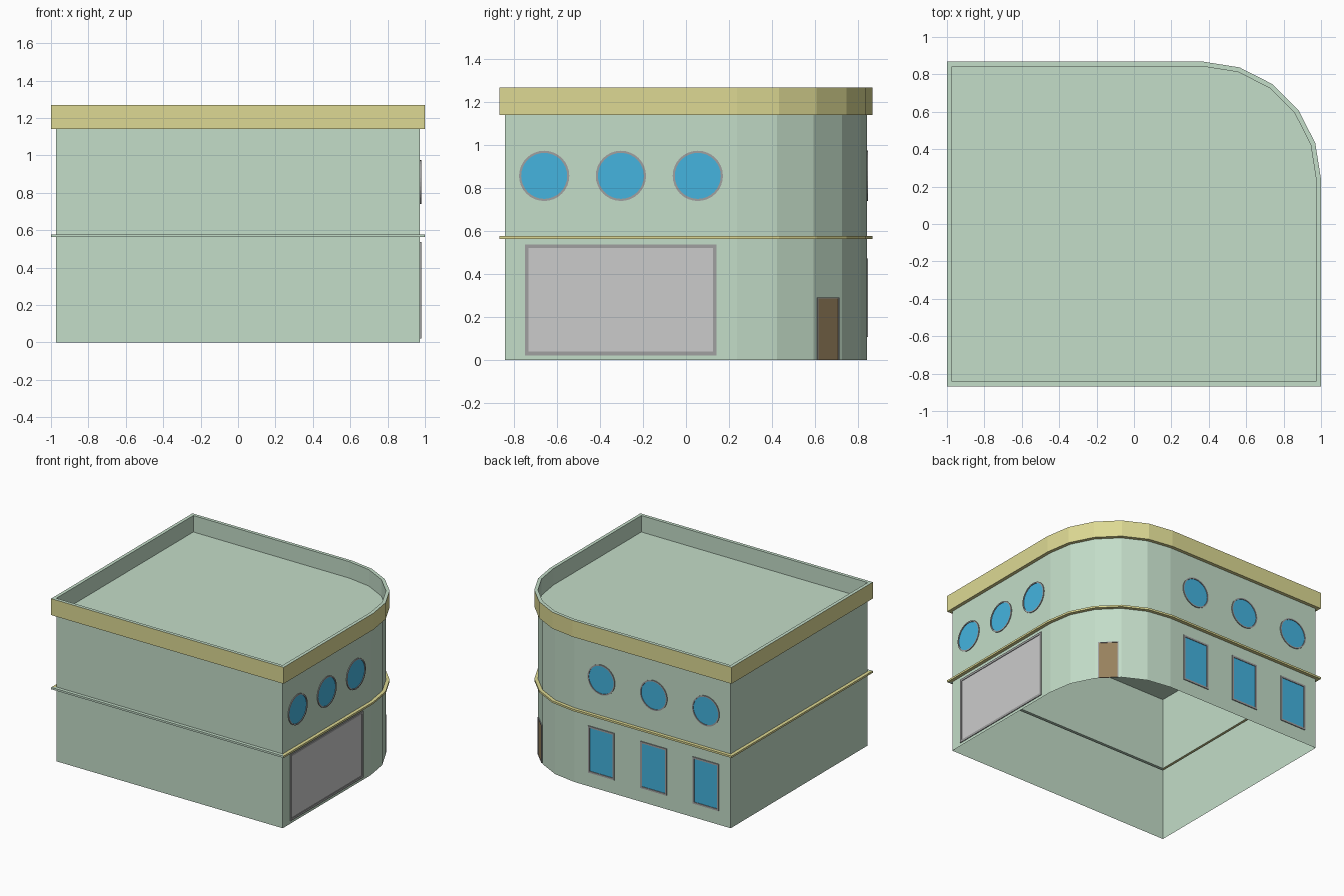
import bpy
from math import cos, sin, pi, radians
from mathutils import Vector

if "Cube" in bpy.data.objects:
    bpy.data.objects.remove(bpy.data.objects["Cube"])


def material(name, rgb):
    m = bpy.data.materials.new(name)
    m.diffuse_color = (*[(c / 255) ** 2.2 for c in rgb], 1)
    m.use_nodes = True
    m.node_tree.nodes["Principled BSDF"].inputs["Base Color"].default_value = m.diffuse_color
    return m


GREEN = material("green_plaster", (194, 220, 199))
YELLOW = material("yellow_trim", (220, 216, 146))
BLUE = material("blue_glass", (70, 178, 222))
GREY = material("grey_frame", (158, 158, 158))
LIGHT = material("shutter_grey", (192, 192, 192))
BROWN = material("brown_door", (150, 128, 94))

WALL_X, WALL_Y, LIP = 0.974, 0.842, 0.026
CX, CY, R = 0.37, 0.238, 0.604      # rounded corner centre and wall radius


def make(name, verts, faces, mats, slots=None):
    me = bpy.data.meshes.new(name)
    me.from_pydata(verts, [], faces)
    for m in mats:
        me.materials.append(m)
    if slots:
        for p, s in zip(me.polygons, slots):
            p.material_index = s
    ob = bpy.data.objects.new(name, me)
    bpy.context.collection.objects.link(ob)
    return ob


def ring(d):
    """Footprint, counter-clockwise, grown outward by d; edge 0 is the front."""
    pts = [(-WALL_X - d, -WALL_Y - d), (WALL_X + d, -WALL_Y - d)]
    for i in range(6):
        a = radians(18 * i)
        pts.append((CX + (R + d) * cos(a), CY + (R + d) * sin(a)))
    pts.append((-WALL_X - d, WALL_Y + d))
    return pts


def loft(name, profile, mat, front=None):
    verts, faces, slots = [], [], []
    for d, z in profile:
        verts += [(x, y, z) for x, y in ring(d)]
    n = len(ring(0))
    for i in range(len(profile) - 1):
        for j in range(n):
            k = (j + 1) % n
            faces.append((i * n + j, i * n + k, (i + 1) * n + k, (i + 1) * n + j))
            slots.append(1 if front and j == 0 else 0)
    return make(name, verts, faces, [mat, front or mat], slots)


# Walls, string course, parapet and roof
loft("lower_wall", [(0, 0), (0, 0.563)], GREEN)
loft("string_course", [(0, 0.563), (LIP, 0.563), (LIP, 0.578), (0, 0.578)], YELLOW, GREEN)
loft("upper_wall", [(0, 0.578), (0, 1.14)], GREEN)
loft("parapet_outside", [(0, 1.14), (LIP, 1.14), (LIP, 1.268)], YELLOW)
loft("parapet_inside", [(LIP, 1.268), (0, 1.268), (0, 1.14)], GREEN)
roof = ring(0)
make("roof", [(x, y, 1.14) for x, y in roof], [tuple(range(len(roof)))], [GREEN])


def rect(w, z0, z1):
    return [(-w, z0), (w, z0), (w, z1), (-w, z1)]


def circle(r, z, n=32):
    return [(r * cos(2 * pi * i / n), z + r * sin(2 * pi * i / n)) for i in range(n)]


def opening(name, outer, inner, pos, angle, mat, proud=0.006):
    """Raised frame with a set-back panel; angle is the facing direction."""
    a = radians(angle)
    nrm, side = Vector((cos(a), sin(a), 0)), Vector((-sin(a), cos(a), 0))
    base = Vector((*pos, 0))
    verts, faces = [], []
    n = len(outer)
    for loop, d in ((outer, 0), (outer, proud), (inner, proud), (inner, 0.0015)):
        verts += [base + side * u + Vector((0, 0, v)) + nrm * d for u, v in loop]
    for i in range(3):
        for j in range(n):
            k = (j + 1) % n
            faces.append((i * n + j, i * n + k, (i + 1) * n + k, (i + 1) * n + j))
    make(name + "_frame", verts, faces, [GREY])
    make(name + "_panel", verts[3 * n:], [tuple(range(n))], [mat])


# Round upper windows on the right side and the back
for i, y in enumerate((-0.66, -0.303, 0.055)):
    opening(f"right_round_window_{i}", circle(0.117, 0.857), circle(0.107, 0.857),
            (WALL_X, y), 0, BLUE)
for i, x in enumerate((-0.762, -0.313, 0.137)):
    opening(f"back_round_window_{i}", circle(0.117, 0.857), circle(0.107, 0.857),
            (x, WALL_Y), 90, BLUE)
    # Tall ground-floor windows
    opening(f"back_tall_window_{i}", rect(0.113, 0.108, 0.472), rect(0.1, 0.122, 0.458),
            (x, WALL_Y), 90, BLUE)

# Shutter on the right side
opening("shutter", rect(0.446, 0.022, 0.538), rect(0.43, 0.04, 0.521),
        (WALL_X, -0.304), 0, LIGHT)

# Door on the middle facet of the rounded corner
r = R * cos(radians(9)) * cos(pi / 4)
opening("corner_door", rect(0.072, 0, 0.292), rect(0.066, 0, 0.286),
        (CX + r, CY + r), 45, BROWN)
